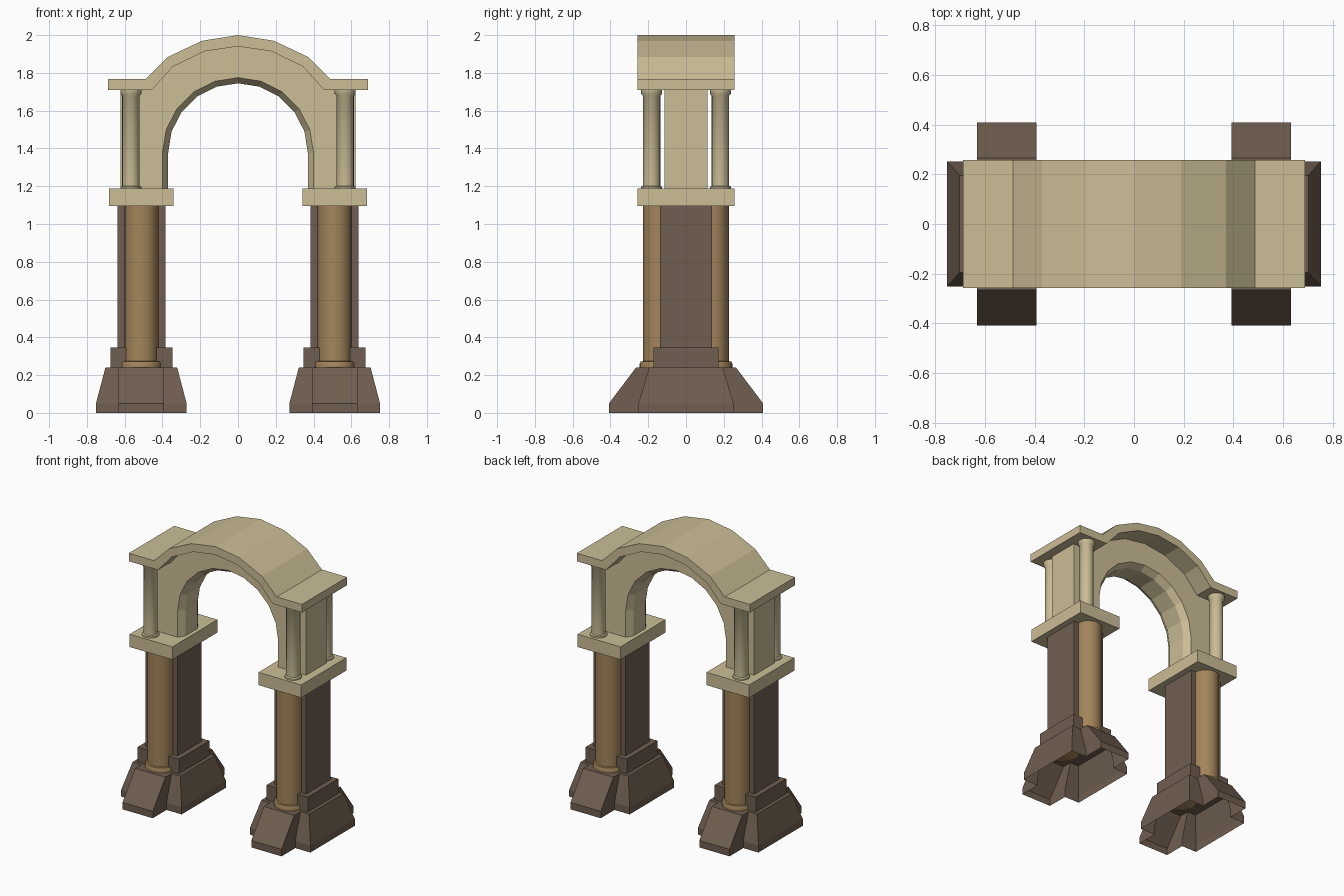
import bpy, bmesh, math

if "Cube" in bpy.data.objects:
    bpy.data.objects.remove(bpy.data.objects["Cube"])

def material(name, rgb):
    lin = [((c / 255 + 0.055) / 1.055) ** 2.4 for c in rgb]
    m = bpy.data.materials.new(name)
    m.diffuse_color = (*lin, 1)
    m.use_nodes = True
    m.node_tree.nodes["Principled BSDF"].inputs["Base Color"].default_value = m.diffuse_color
    return m

CREAM = material("cream stone", (203, 189, 150))
BROWN = material("dark brown stone", (112, 94, 80))
TAN = material("tan stone", (163, 133, 91))

def loft(name, loops, mat, cap_start=True, cap_end=True, smooth=False):
    """Skin a list of equal-length closed loops."""
    bm = bmesh.new()
    rings = [[bm.verts.new(p) for p in loop] for loop in loops]
    n = len(loops[0])
    for a, b in zip(rings, rings[1:]):
        for i in range(n):
            j = (i + 1) % n
            bm.faces.new((a[i], a[j], b[j], b[i]))
    caps = []
    if cap_start:
        caps.append(bm.faces.new(rings[0][::-1]))
    if cap_end:
        caps.append(bm.faces.new(rings[-1]))
    bmesh.ops.recalc_face_normals(bm, faces=bm.faces)
    bmesh.ops.triangulate(bm, faces=[f for f in caps if len(f.verts) > 4])
    me = bpy.data.meshes.new(name)
    bm.to_mesh(me)
    bm.free()
    me.materials.append(mat)
    ob = bpy.data.objects.new(name, me)
    bpy.context.collection.objects.link(ob)
    if smooth:
        bpy.ops.object.select_all(action='DESELECT')
        ob.select_set(True)
        bpy.context.view_layer.objects.active = ob
        bpy.ops.object.shade_smooth_by_angle(angle=math.radians(40))
    return ob

def box(name, cx, hx, hy, z0, z1, mat):
    loop = [(-hx, -hy), (hx, -hy), (hx, hy), (-hx, hy)]
    return loft(name, [[(cx + x, y, z) for x, y in loop] for z in (z0, z1)], mat)

def turned(name, cx, cy, profile, mat, n=20):
    """Round column from (radius, height) pairs."""
    loops = [[(cx + r * math.cos(math.tau * i / n), cy + r * math.sin(math.tau * i / n), z)
              for i in range(n)] for r, z in profile]
    return loft(name, loops, mat, smooth=True)

def cross(cx, arm_x, arm_y, wide_x, wide_y, z):
    """Cross outline of a footing."""
    q = [(arm_x, wide_y), (wide_x, wide_y), (wide_x, arm_y)]
    pts = q + [(-x, y) for x, y in q[::-1]] + [(-x, -y) for x, y in q] + [(x, -y) for x, y in q[::-1]]
    return [(cx + x, y, z) for x, y in pts]

for side, s in (("left", -1), ("right", 1)):
    cx = s * 0.512
    # hollow flared footing
    loft(side + "_footing", [cross(cx, 0.24, 0.408, 0.12, 0.252, 0),
                             cross(cx, 0.24, 0.408, 0.12, 0.252, 0.05),
                             cross(cx, 0.19, 0.265, 0.12, 0.195, 0.24)], BROWN, cap_start=False)
    # plinth, pier and capital slab
    box(side + "_plinth", cx, 0.164, 0.173, 0.24, 0.347, BROWN)
    box(side + "_pier", cx, 0.127, 0.138, 0.34, 1.10, BROWN)
    box(side + "_slab", cx, 0.17, 0.256, 1.095, 1.187, CREAM)
    for face, t in (("front", -1), ("back", 1)):
        # lower and upper columns
        turned(f"{side}_{face}_lower_column", cx, t * 0.137,
               [(0.09, 0.23), (0.108, 0.24), (0.108, 0.262), (0.103, 0.272), (0.09, 0.274), (0.09, 1.10)], TAN)
        turned(f"{side}_{face}_upper_column", s * 0.567, t * 0.182,
               [(0.056, 1.185), (0.056, 1.197), (0.046, 1.202), (0.046, 1.678),
                (0.056, 1.69), (0.056, 1.712)], CREAM)

# cornice outline, right half from the crown outwards
top = [(0, 2.0), (0.19, 1.97), (0.37, 1.885), (0.488, 1.768), (0.688, 1.768)]
under = [(0, 1.94), (0.175, 1.915), (0.345, 1.833), (0.455, 1.71), (0.688, 1.71)]

def full(half):
    return [(-x, z) for x, z in half[:0:-1]] + half

outline = full(top) + full(under)[::-1]
loft("cornice", [[(x, y, z) for x, z in outline] for y in (-0.257, 0.257)], CREAM)

# arched wall with chamfered opening
wall_top = full([(x, z + 0.01) for x, z in under[:-1]] + [(0.622, 1.72), (0.622, 1.18)])

def wall_loop(y, r):
    arc = [(r * math.cos(math.pi * i / 10), 1.375 + r * math.sin(math.pi * i / 10)) for i in range(11)]
    pts = wall_top + [(r, 1.18)] + arc + [(-r, 1.18)]
    return [(x, y, z) for x, z in pts]

loft("arched_wall", [wall_loop(-0.115, 0.40), wall_loop(-0.07, 0.37),
                     wall_loop(0.07, 0.37), wall_loop(0.115, 0.40)], CREAM)
